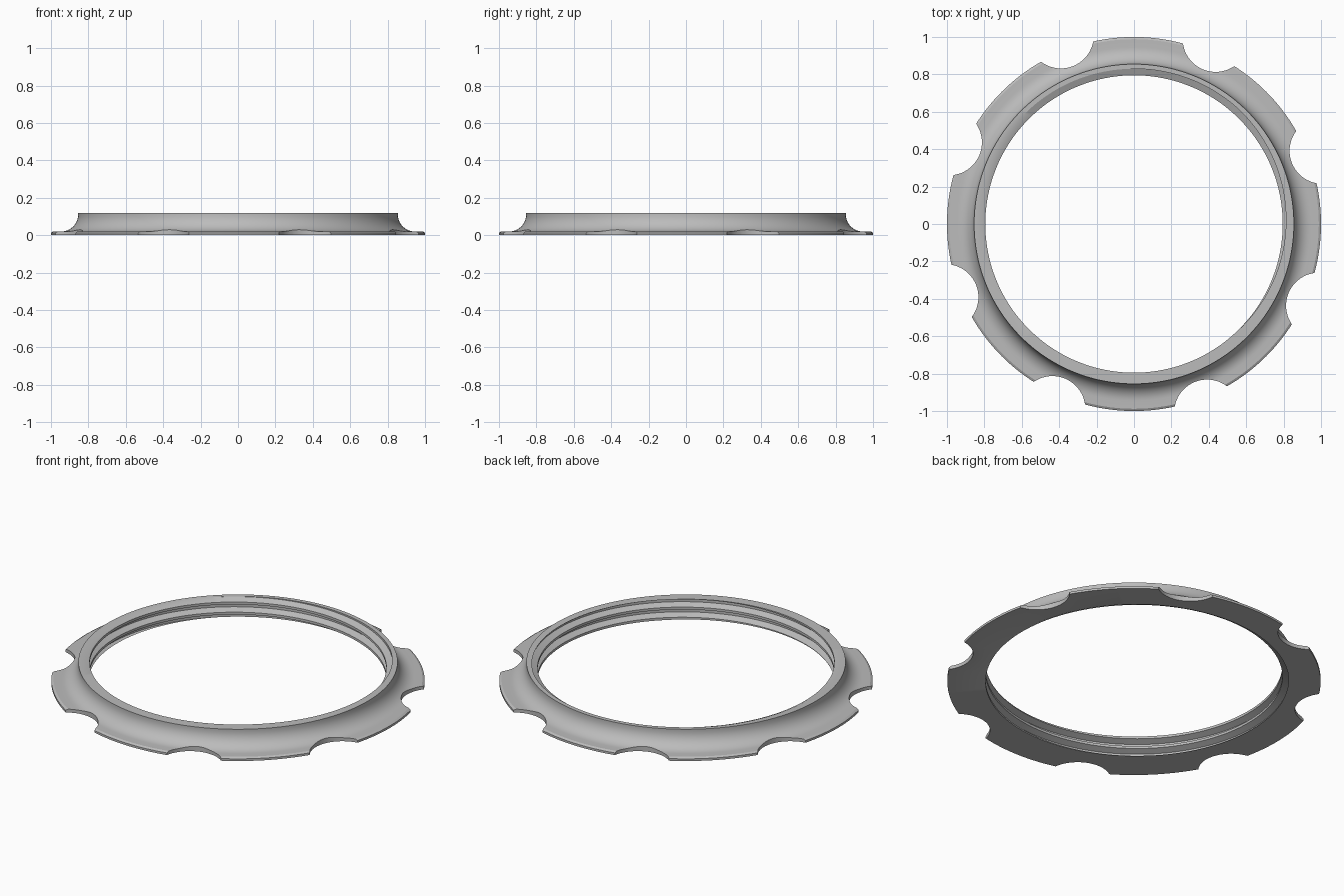
import bpy
import bmesh
from math import cos, sin, pi, radians

cube = bpy.data.objects.get("Cube")
if cube:
    bpy.data.objects.remove(cube, do_unlink=True)

HEIGHT = 0.12
PITCH = 0.06
CREST, ROOT = 0.795, 0.83
SEGMENTS = 192
NOTCHES = 8

grey = bpy.data.materials.new("satin grey")
grey.use_nodes = True
colour = (0.5, 0.5, 0.5, 1)
grey.diffuse_color = colour
grey.node_tree.nodes["Principled BSDF"].inputs["Base Color"].default_value = colour


def make_object(name, bm):
    mesh = bpy.data.meshes.new(name)
    bm.to_mesh(mesh)
    bm.free()
    obj = bpy.data.objects.new(name, mesh)
    bpy.context.collection.objects.link(obj)
    return obj


def thread_radius(phase):
    """Trapezoid thread: flat crest, straight flank, flat root."""
    away = abs((phase + 0.5) % 1 - 0.5)
    t = min(max((away - 0.12) / 0.26, 0), 1)
    return CREST + (ROOT - CREST) * t


def thread_profile(turn):
    """Inner wall from bottom to top at one point of the helix."""
    points = []
    for k in range(-4, 1):
        for f in (-0.12, 0.12, 0.38, 0.62):
            z = HEIGHT + PITCH * (turn + k + f)
            z = min(max(z, 0), HEIGHT)
            points.append((thread_radius((z - HEIGHT) / PITCH - turn), z))
    return points


# Outer wall from top to bottom: collar, concave fillet, flange, chamfer
outer = [(0.855, HEIGHT)]
for i in range(11):
    a = pi + i / 10 * pi / 2
    outer.append((0.945 + 0.09 * cos(a), 0.11 + 0.09 * sin(a)))
outer += [(0.988, 0.02), (1.0, 0.013), (1.0, 0)]

# Ring body with helical inner thread
bm = bmesh.new()
rings = []
for s in range(SEGMENTS + 1):
    turn = s / SEGMENTS
    a = turn * 2 * pi - pi / 2
    rings.append([bm.verts.new((r * cos(a), r * sin(a), z))
                  for r, z in thread_profile(turn) + outer])
for near, far in zip(rings, rings[1:]):
    n = len(near)
    for i in range(n):
        j = (i + 1) % n
        bm.faces.new((near[i], far[i], far[j], near[j]))
bmesh.ops.remove_doubles(bm, verts=bm.verts, dist=1e-5)
bmesh.ops.recalc_face_normals(bm, faces=bm.faces)
ring = make_object("lock_ring", bm)
ring.data.materials.append(grey)

# Scalloped grip notches
bm = bmesh.new()
for i in range(NOTCHES):
    a = radians(21.2) + i * 2 * pi / NOTCHES
    made = bmesh.ops.create_cone(bm, cap_ends=True, segments=64,
                                 radius1=0.176, radius2=0.176, depth=0.4)
    bmesh.ops.translate(bm, verts=made["verts"],
                        vec=(1.081 * cos(a), 1.081 * sin(a), 0))
cutter = make_object("notch_cutter", bm)
cutter.data.materials.append(grey)
cutter.hide_render = True

cut = ring.modifiers.new("notches", "BOOLEAN")
cut.operation = "DIFFERENCE"
cut.solver = "EXACT"
cut.object = cutter

bpy.ops.object.select_all(action="DESELECT")
ring.select_set(True)
bpy.context.view_layer.objects.active = ring
bpy.ops.object.modifier_apply(modifier=cut.name)
bpy.data.objects.remove(cutter, do_unlink=True)
bpy.ops.object.shade_smooth_by_angle(angle=radians(25))
